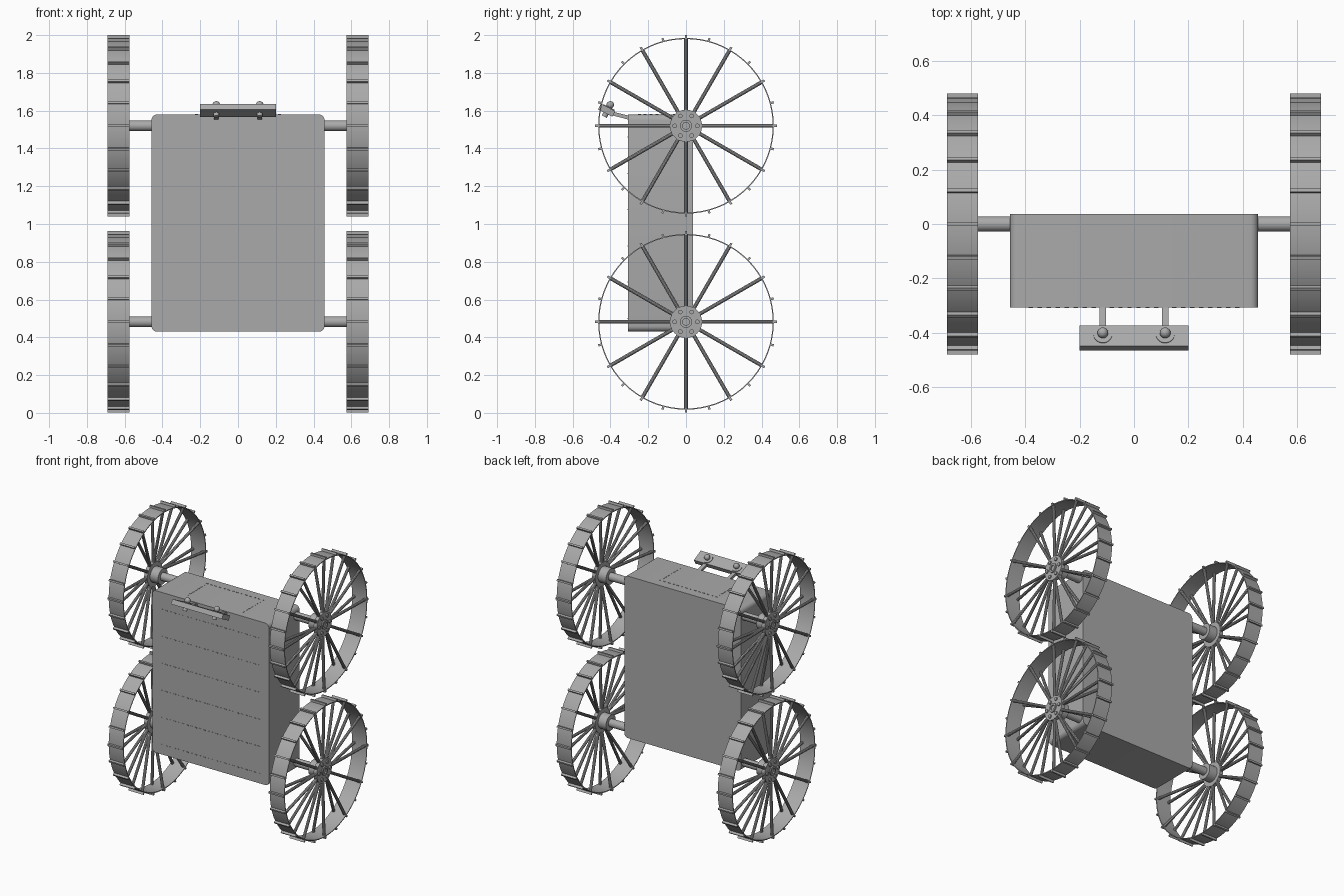
import bpy, bmesh, math
from mathutils import Matrix, Vector

if "Cube" in bpy.data.objects:
    bpy.data.objects.remove(bpy.data.objects["Cube"], do_unlink=True)

grey = bpy.data.materials.new("metal grey")
grey.use_nodes = True
grey.diffuse_color = (0.4, 0.4, 0.4, 1)
grey.node_tree.nodes["Principled BSDF"].inputs["Base Color"].default_value = (0.4, 0.4, 0.4, 1)


def finish(name, bm, smooth=True):
    bmesh.ops.recalc_face_normals(bm, faces=bm.faces)
    mesh = bpy.data.meshes.new(name)
    bm.to_mesh(mesh)
    bm.free()
    mesh.materials.append(grey)
    obj = bpy.data.objects.new(name, mesh)
    bpy.context.collection.objects.link(obj)
    if smooth:
        bpy.ops.object.select_all(action='DESELECT')
        obj.select_set(True)
        bpy.context.view_layer.objects.active = obj
        bpy.ops.object.shade_smooth_by_angle(angle=math.radians(35))
    return obj


def add_box(bm, centre, size, rot=Matrix.Identity(4)):
    m = Matrix.Translation(centre) @ rot @ Matrix.Diagonal((*size, 1))
    return bmesh.ops.create_cube(bm, size=1, matrix=m)["verts"]


def add_rod(bm, a, b, r, segments=16):
    a, b = Vector(a), Vector(b)
    d = b - a
    m = Matrix.Translation((a + b) / 2) @ d.to_track_quat('Z', 'Y').to_matrix().to_4x4()
    bmesh.ops.create_cone(bm, cap_ends=True, segments=segments, radius1=r, radius2=r,
                          depth=d.length, matrix=m)


def add_lathe(bm, profile, segments):
    """Spin a closed (x, radius) profile about the x axis."""
    rings = []
    for i in range(segments):
        a = 2 * math.pi * i / segments
        rings.append([bm.verts.new((x, r * math.sin(a), r * math.cos(a))) for x, r in profile])
    n = len(profile)
    for i in range(segments):
        p, q = rings[i], rings[(i + 1) % segments]
        for j in range(n):
            k = (j + 1) % n
            bm.faces.new((p[j], p[k], q[k], q[j]))


# Body: box with rounded edges running front to back
bm = bmesh.new()
add_box(bm, (0, -0.135, 1.005), (0.916, 0.345, 1.15))
edges = [e for e in bm.edges if abs((e.verts[0].co - e.verts[1].co).y) > 0.1]
bmesh.ops.bevel(bm, geom=edges, offset=0.03, segments=6, profile=0.5, affect='EDGES')
finish("body", bm)

# Rows of tiny ribs on the front and the top of the body
bm = bmesh.new()
for row in range(6):
    for i in range(24):
        add_box(bm, (-0.38 + 0.76 * i / 23, -0.308, 0.5 + 0.192 * row), (0.016, 0.004, 0.005))
for i in range(14):
    add_box(bm, (-0.22 + 0.44 * i / 13, -0.03, 1.58), (0.016, 0.005, 0.004))
for x in (-0.22, 0.22):
    for i in range(1, 8):
        add_box(bm, (x, -0.03 - 0.031 * i, 1.58), (0.005, 0.016, 0.004))
finish("body_ribs", bm, False)


def build_wheel(name, side, z):
    bm = bmesh.new()
    x_in, x_out, x_hub = 0.575, 0.69, 0.67
    # thin rim
    add_lathe(bm, [(x_in, 0.459), (x_out, 0.459), (x_out, 0.465), (x_in, 0.465)], 72)
    # cross cleats around the rim
    for i in range(24):
        rot = Matrix.Rotation(math.radians(15 * i), 4, 'X')
        add_box(bm, rot @ Vector(((x_in + x_out) / 2, 0, 0.471)), (x_out - x_in, 0.012, 0.019), rot)
    # spoke pairs splaying to both edges of the rim
    for i in range(12):
        a = math.radians(30 * i)
        s, c = math.sin(a), math.cos(a)
        for x_end in (x_in + 0.015, x_out - 0.015):
            add_rod(bm, (x_hub - 0.005, 0.06 * s, 0.06 * c), (x_end, 0.461 * s, 0.461 * c), 0.01, 10)
    # hub disc, collar, axle nut ring and bolts
    add_rod(bm, (x_hub - 0.018, 0, 0), (x_hub + 0.008, 0, 0), 0.085, 40)
    add_rod(bm, (0.59, 0, 0), (x_hub, 0, 0), 0.055, 32)
    add_lathe(bm, [(x_hub, 0.018), (0.686, 0.018), (0.686, 0.032), (x_hub, 0.032)], 32)
    for i in range(6):
        a = math.radians(60 * i + 30)
        y, h = 0.06 * math.sin(a + math.pi / 6 * 2), 0.06 * math.cos(a + math.pi / 6 * 2)
        add_rod(bm, (x_hub, y, h), (0.686, y, h), 0.012, 12)
    # place the wheel on its side of the body
    if side < 0:
        bmesh.ops.scale(bm, vec=(-1, 1, 1), verts=bm.verts)
    bmesh.ops.translate(bm, vec=(0, 0, z), verts=bm.verts)
    finish(name, bm)


# Four wheels with axles
for level, z in (("lower", 0.482), ("upper", 1.52)):
    for label, side in (("left", 1), ("right", -1)):
        build_wheel(f"{level}_{label}_wheel", side, z)
        bm = bmesh.new()
        add_rod(bm, (side * 0.44, 0, z), (side * 0.6, 0, z), 0.028, 32)
        finish(f"{level}_{label}_axle", bm)

# Tilted bar in front of the upper edge
tilt = Matrix.Rotation(math.radians(-27), 4, 'X')
centre = Vector((0, -0.42, 1.602))
bm = bmesh.new()
add_box(bm, centre, (0.4, 0.085, 0.034), tilt)
finish("front_bar", bm, False)

for label, x in (("left", 0.115), ("right", -0.115)):
    # arm from the body to the bar
    bm = bmesh.new()
    a, b = Vector((x, -0.39, 1.585)), Vector((x, -0.30, 1.562))
    d = b - a
    add_box(bm, (a + b) / 2, (0.025, d.length, 0.02),
            Matrix.Rotation(math.atan2(d.z, d.y), 4, 'X'))
    finish(f"{label}_bar_arm", bm, False)
    # bolt with washer, domed head and nut
    bm = bmesh.new()

    def at(h):
        return centre + tilt @ Vector((x, 0.004, h))
    add_rod(bm, at(0.016), at(0.021), 0.034, 28)
    add_rod(bm, at(-0.036), at(0.03), 0.015, 16)
    bmesh.ops.create_uvsphere(bm, u_segments=20, v_segments=10, radius=0.02,
                              matrix=Matrix.Translation(at(0.034)) @ tilt)
    finish(f"{label}_bar_bolt", bm)
